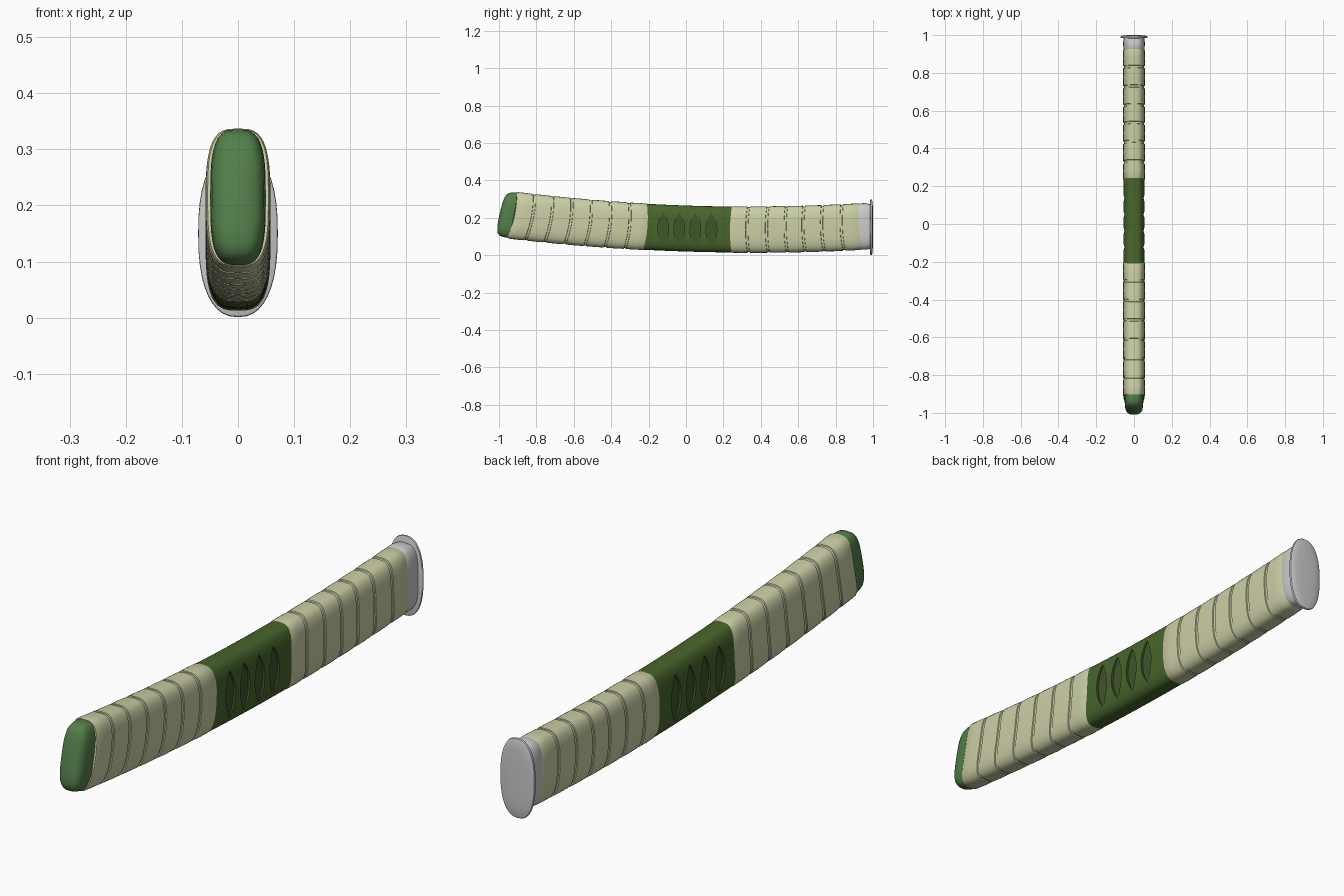
import bpy, bmesh, math

if "Cube" in bpy.data.objects:
    bpy.data.objects.remove(bpy.data.objects["Cube"])

N = 40            # points round a cross-section
HW, HH = 0.057, 0.124


def material(name, rgb):
    m = bpy.data.materials.new(name)
    m.diffuse_color = (*rgb, 1)
    m.use_nodes = True
    m.node_tree.nodes["Principled BSDF"].inputs["Base Color"].default_value = m.diffuse_color
    return m


CREAM = material("cream_wrap", (0.60, 0.62, 0.38))
GREEN = material("dark_green", (0.065, 0.13, 0.025))
SLOT = material("slot_green", (0.052, 0.09, 0.025))
CAP = material("cap_green", (0.085, 0.21, 0.07))


def centre(y):
    # Gentle upward bow of the handle
    return 0.137 + 0.047 * (y - 0.35) ** 2


def superellipse(a, b, n):
    for i in range(N):
        t = 2 * math.pi * i / N
        c, s = math.cos(t), math.sin(t)
        yield (math.copysign(a * abs(c) ** (2 / n), c),
               math.copysign(b * abs(s) ** (2 / n), s))


def build(name, rings, mat=None, angle=30):
    # Skin a list of equal-length vertex rings and cap both ends
    bm = bmesh.new()
    loops = [[bm.verts.new(p) for p in r] for r in rings]
    for a, b in zip(loops, loops[1:]):
        for i in range(N):
            j = (i + 1) % N
            bm.faces.new((a[i], a[j], b[j], b[i]))
    bm.faces.new(loops[0][::-1])
    bm.faces.new(loops[-1])
    bmesh.ops.recalc_face_normals(bm, faces=bm.faces)
    me = bpy.data.meshes.new(name)
    bm.to_mesh(me)
    bm.free()
    ob = bpy.data.objects.new(name, me)
    bpy.context.collection.objects.link(ob)
    if mat:
        me.materials.append(mat)
    bpy.ops.object.select_all(action='DESELECT')
    bpy.context.view_layer.objects.active = ob
    ob.select_set(True)
    bpy.ops.object.shade_smooth_by_angle(angle=math.radians(angle))
    return ob


def handle_ring(y, sx=1, sz=1, bow=0):
    # Section square to the bowed axis, leaning more toward the pommel
    slope = 0.094 * (y - 0.35)
    lean = -slope + max(0, -y) * 0.1
    return [(x, y + lean * u + bow * (1 - (u / HH) ** 2), centre(y) + u)
            for x, u in superellipse(HW * sx, HH * sz, 3.2)]


def wrap(name, cuts, bow):
    # Wrapped half: bands separated by narrow sunken grooves
    g = 0.007
    rings = [handle_ring(cuts[0], 0.95, 0.98, bow)]
    for a, b in zip(cuts, cuts[1:]):
        rings += [handle_ring(a + g, 1, 1, bow),
                  handle_ring((a + b) / 2, 1.015, 1.005, bow),
                  handle_ring(b - g, 1, 1, bow)]
        if b != cuts[-1]:
            rings += [handle_ring(b - g * 0.8, 0.94, 0.972, bow),
                      handle_ring(b + g * 0.8, 0.94, 0.972, bow)]
    rings.append(handle_ring(cuts[-1], 0.95, 0.98, bow))
    build(name, rings, CREAM)


wrap("rear_wrap", [-0.93, -0.835, -0.735, -0.63, -0.525, -0.42, -0.315, -0.215], 0.014)
wrap("front_wrap", [0.24, 0.335, 0.44, 0.54, 0.635, 0.735, 0.84, 0.935], -0.010)

# Central grip
grip = build("centre_grip",
             [handle_ring(-0.235 + 0.05 * i, 0.985, 0.99) for i in range(11)], GREEN)

# Lens-shaped slots sunk into both sides of the grip
bm = bmesh.new()
for y0 in (-0.122, -0.036, 0.050, 0.136):
    for side in (-1, 1):
        outline = []
        for i in range(24):
            t = 2 * i / 12 - 1 if i < 12 else 1 - 2 * (i - 12) / 12
            w = 0.029 * (1 - t * t) * (1 if i < 12 else -1)
            outline.append((y0 + w, centre(y0) - 0.005 + 0.09 * t))
        inner = [bm.verts.new((side * 0.047, *p)) for p in outline]
        outer = [bm.verts.new((side * 0.075, *p)) for p in outline]
        bm.faces.new(inner)
        bm.faces.new(outer[::-1])
        for i in range(24):
            j = (i + 1) % 24
            bm.faces.new((inner[j], inner[i], outer[i], outer[j]))
bmesh.ops.recalc_face_normals(bm, faces=bm.faces)
me = bpy.data.meshes.new("slot_cutter")
bm.to_mesh(me)
bm.free()
me.materials.append(SLOT)
cutter = bpy.data.objects.new("slot_cutter", me)
bpy.context.collection.objects.link(cutter)
mod = grip.modifiers.new("slots", 'BOOLEAN')
mod.object = cutter
mod.operation = 'DIFFERENCE'
mod.solver = 'EXACT'
mod.material_mode = 'TRANSFER'
bpy.context.view_layer.objects.active = grip
bpy.ops.object.modifier_apply(modifier=mod.name)
bpy.data.objects.remove(cutter)

# Rounded end cap
build("end_cap", [handle_ring(y, 0.87 * s, 0.97 * s ** 0.7) for y, s in (
    (-0.90, 1), (-0.935, 1), (-0.955, 0.98), (-0.970, 0.93), (-0.982, 0.82),
    (-0.989, 0.66), (-0.994, 0.4), (-0.996, 0.1))], CAP, 50)

# Metal collar and oval guard plate
build("collar", [handle_ring(y, s, s) for y, s in (
    (0.92, 0.95), (0.932, 0.985), (0.945, 1), (0.965, 1), (0.978, 0.97), (0.99, 0.95))])
build("guard_plate", [
    [(x, y, 0.15 + u) for x, u in superellipse(0.071 * s, 0.149 * (1 - (1 - s) * 0.8), 2.4)]
    for y, s in ((0.984, 0.95), (0.986, 0.99), (0.990, 1), (0.994, 0.985),
                 (0.997, 0.9), (0.999, 0.65), (1.0, 0.3))], None, 45)
